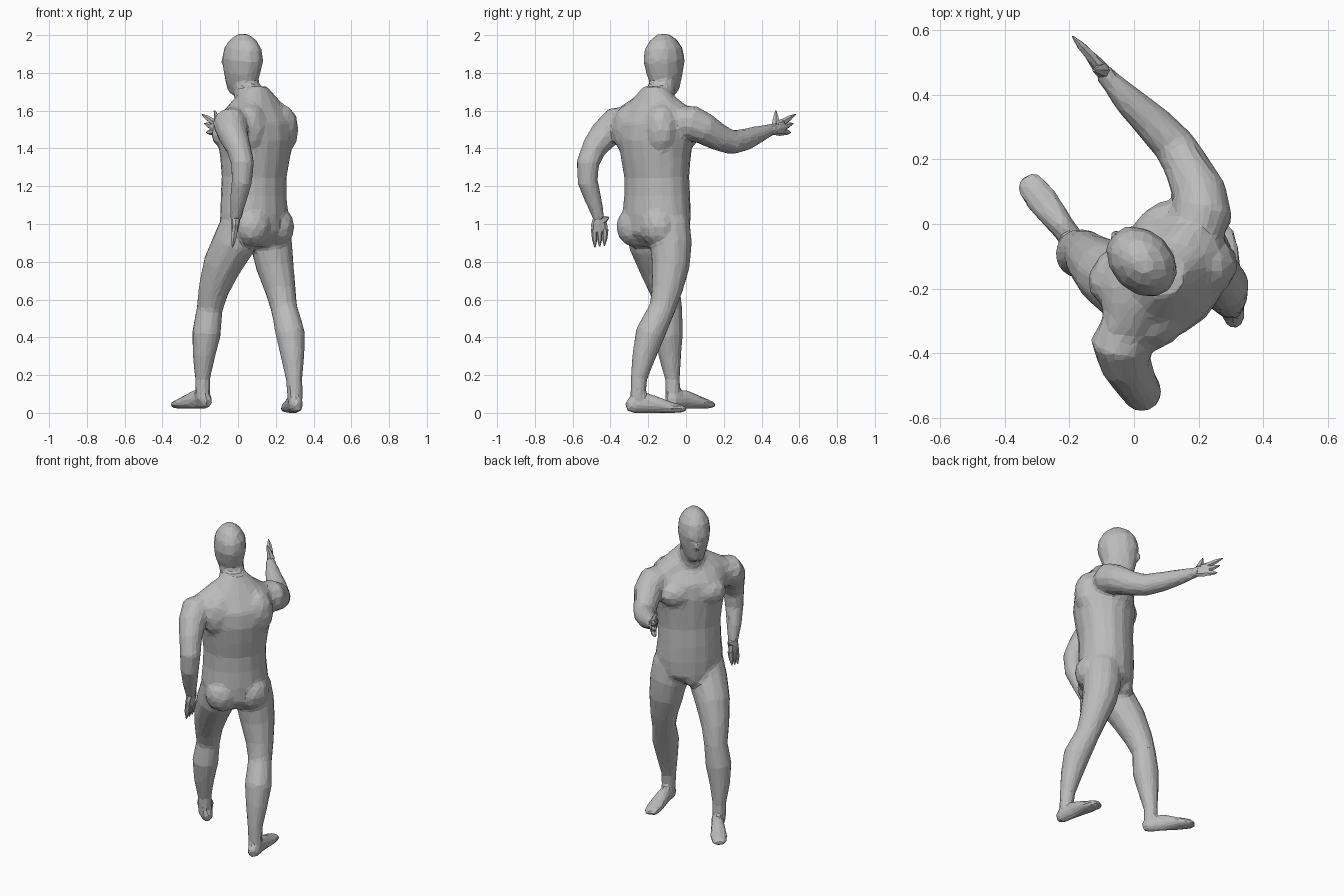
import bpy
import bmesh
from math import cos, sin, pi, radians
from mathutils import Vector, Matrix

if "Cube" in bpy.data.objects:
    bpy.data.objects.remove(bpy.data.objects["Cube"], do_unlink=True)

grey = bpy.data.materials.new("plain grey")
grey.use_nodes = True
COLOUR = (0.5, 0.5, 0.5, 1)
grey.diffuse_color = COLOUR
grey.node_tree.nodes["Principled BSDF"].inputs["Base Color"].default_value = COLOUR

# The body is turned 45 degrees: local x is its own right, local y its front
TURN = Matrix.Rotation(radians(45), 4, 'Z')
SIDE = TURN @ Vector((1, 0, 0))
BODY = Vector((0.085, -0.155, 0))
HEAD = Vector((0.025, -0.117, 0))


def place(origin, u, f, z):
    return origin + TURN @ Vector((u, f, z))


def tube(bm, points, radii, side=SIDE, sides=12):
    """Closed loft along points; each radius is a number or (side, other)."""
    points = [Vector(p) for p in points]
    rings = []
    for i, p in enumerate(points):
        along = points[min(i + 1, len(points) - 1)] - points[max(i - 1, 0)]
        along.normalize()
        ax = (side - along * side.dot(along)).normalized()
        ay = along.cross(ax)
        r = radii[i] if isinstance(radii[i], tuple) else (radii[i], radii[i])
        rings.append([bm.verts.new(p + ax * r[0] * cos(2 * pi * k / sides)
                                   + ay * r[1] * sin(2 * pi * k / sides))
                      for k in range(sides)])
    for a, b in zip(rings, rings[1:]):
        for k in range(sides):
            n = (k + 1) % sides
            bm.faces.new((a[k], a[n], b[n], b[k]))
    bm.faces.new(rings[0][::-1])
    bm.faces.new(rings[-1])


def limb(bm, stations):
    tube(bm, [s[:3] for s in stations], [s[3] for s in stations])


def muscle(bm, u, f, z, size, origin=BODY):
    m = Matrix.Translation(place(origin, u, f, z)) @ TURN @ Matrix.Diagonal((*size, 1))
    bmesh.ops.create_icosphere(bm, subdivisions=2, radius=1, matrix=m)


def finish(bm, name):
    bmesh.ops.recalc_face_normals(bm, faces=bm.faces[:])
    mesh = bpy.data.meshes.new(name)
    bm.to_mesh(mesh)
    bm.free()
    mesh.materials.append(grey)
    obj = bpy.data.objects.new(name, mesh)
    bpy.context.collection.objects.link(obj)
    return obj


bm = bmesh.new()

# Torso: height, half width, half depth, forward shift
torso = [(0.88, .10, .09, 0), (0.95, .185, .16, 0), (1.05, .198, .165, 0),
         (1.15, .188, .162, .003), (1.25, .185, .16, 0), (1.35, .198, .172, -.006),
         (1.45, .218, .182, -.01), (1.54, .225, .172, -.012), (1.61, .2, .125, -.015),
         (1.67, .125, .09, -.01), (1.72, .07, .07, 0)]
tube(bm, [place(BODY, 0, s, z) for z, a, b, s in torso],
     [(a, b) for z, a, b, s in torso], sides=16)

# Chest, shoulder blades, buttocks on both sides, then groin
for s in (-1, 1):
    muscle(bm, s * .09, .095, 1.475, (.115, .082, .085))
    muscle(bm, s * .115, -.09, 1.5, (.1, .085, .14))
    muscle(bm, s * .085, -.08, .985, (.105, .095, .11))
muscle(bm, 0, .1, .94, (.06, .06, .07))

# Neck, and the slopes from neck to shoulders
limb(bm, [(.075, -.155, 1.6, .09), (.05, -.13, 1.7, .074), (.03, -.115, 1.8, .07)])
for x, y in ((.2, -.02), (-.02, -.33)):
    limb(bm, [(.07, -.15, 1.67, .06), ((x + .07) / 2, (y - .15) / 2, 1.605, .075),
              (x, y, 1.54, .08)])

# Head: height, half width, half depth, forward shift
skull = [(1.69, .038, .04, .06), (1.74, .066, .082, .034), (1.80, .087, .111, .012),
         (1.87, .097, .123, 0), (1.93, .089, .113, -.003), (1.975, .063, .08, -.006),
         (2.006, .026, .033, -.008)]
tube(bm, [place(HEAD, 0, s, z) for z, a, b, s in skull], [(a, b) for z, a, b, s in skull])
muscle(bm, 0, .118, 1.81, (.014, .02, .028), HEAD)
muscle(bm, 0, .094, 1.86, (.065, .03, .016), HEAD)

# Left leg, stepping forward
limb(bm, [(.03, -.2, 1.12, .07), (.012, -.21, 1.0, .108), (-.02, -.19, .9, .117),
          (-.085, -.15, .78, .104), (-.13, -.112, .65, .083), (-.15, -.088, .55, .07),
          (-.167, -.092, .42, .078), (-.181, -.085, .3, .061), (-.187, -.072, .18, .041),
          (-.187, -.068, .07, .041)])
# Right leg, trailing
limb(bm, [(.15, -.1, 1.12, .07), (.165, -.085, 1.0, .108), (.175, -.08, .9, .114),
          (.195, -.08, .78, .103), (.225, -.1, .65, .083), (.245, -.127, .55, .071),
          (.277, -.19, .42, .08), (.289, -.223, .3, .064), (.297, -.25, .18, .045),
          (.302, -.255, .07, .041)])

# Feet: fraction along the foot, centre height, half width, half height
sole = [(0, .035, .022, .027), (.1, .042, .037, .044), (.4, .05, .04, .052),
        (.72, .03, .052, .032), (.92, .022, .046, .022), (1, .018, .03, .015)]
for heel, toe, lift in (((-.15, -.1), (-.34, .145), .022), ((.314, -.318), (.262, .0), 0)):
    heel, toe = Vector((*heel, 0)), Vector((*toe, 0))
    across = (toe - heel).cross(Vector((0, 0, 1))).normalized()
    tube(bm, [heel.lerp(toe, t) + Vector((0, 0, z + lift)) for t, z, w, h in sole],
         [(w, h) for t, z, w, h in sole], across)

# Right arm, reaching forward
limb(bm, [(.13, -.1, 1.52, .06), (.185, -.03, 1.54, .095), (.213, .03, 1.535, .095),
          (.203, .095, 1.505, .086), (.162, .18, 1.455, .072), (.122, .245, 1.432, .066),
          (.055, .315, 1.447, .059), (-.02, .385, 1.475, .047), (-.075, .445, 1.497, .033),
          (-.1, .475, 1.505, .032)])
# Left arm, swinging back
limb(bm, [(.04, -.25, 1.52, .06), (-.015, -.315, 1.54, .095), (-.042, -.365, 1.53, .094),
          (-.027, -.43, 1.475, .081), (.002, -.485, 1.405, .068), (.025, -.52, 1.32, .062),
          (.02, -.52, 1.22, .055), (0, -.488, 1.12, .045), (-.01, -.467, 1.05, .034),
          (-.012, -.46, 1.02, .032)])

# Fuse the parts into one faceted skin
body = finish(bm, "body")
fuse = body.modifiers.new("fuse", 'REMESH')
fuse.mode = 'VOXEL'
fuse.voxel_size = 0.011
soften = body.modifiers.new("soften", 'SMOOTH')
soften.factor = 0.5
soften.iterations = 10
facet = body.modifiers.new("facet", 'DECIMATE')
facet.ratio = 0.06
skin = bpy.data.meshes.new_from_object(body.evaluated_get(bpy.context.evaluated_depsgraph_get()))
body.modifiers.clear()
body.data = skin
skin.materials.clear()
skin.materials.append(grey)
for face in skin.polygons:
    face.use_smooth = False
    face.material_index = 0


def hand(name, wrist, knuckles, spread, first_tip, last_tip, thumb):
    """Flat palm, three broad tapering finger groups and a thumb."""
    wrist, knuckles, spread = Vector(wrist), Vector(knuckles), Vector(spread)
    bm = bmesh.new()
    tube(bm, [wrist, wrist.lerp(knuckles, .5), knuckles],
         [(.028, .024), (.042, .022), (.044, .016)], spread, 8)
    for i in range(3):
        root = knuckles + spread * (.028 - .028 * i)
        tip = Vector(first_tip).lerp(Vector(last_tip), i / 2)
        back = root.lerp(tip, -.15)
        tube(bm, [back, root.lerp(tip, .5), tip], [.018, .014, .003], spread, 6)
    base = wrist.lerp(knuckles, .25) + spread * .02
    thumb = Vector(thumb)
    tube(bm, [base, base.lerp(thumb, .5), thumb], [.024, .016, .004],
         (knuckles - wrist).normalized(), 6)
    finish(bm, name)


hand("right_hand", (-.085, .46, 1.5), (-.135, .52, 1.515), (0, 0, 1),
     (-.19, .58, 1.58), (-.168, .555, 1.485), (-.125, .475, 1.6))
hand("left_hand", (-.01, -.463, 1.04), (-.018, -.457, .96), (0, 1, 0),
     (-.025, -.432, .885), (-.03, -.482, .875), (-.012, -.408, 1.035))
